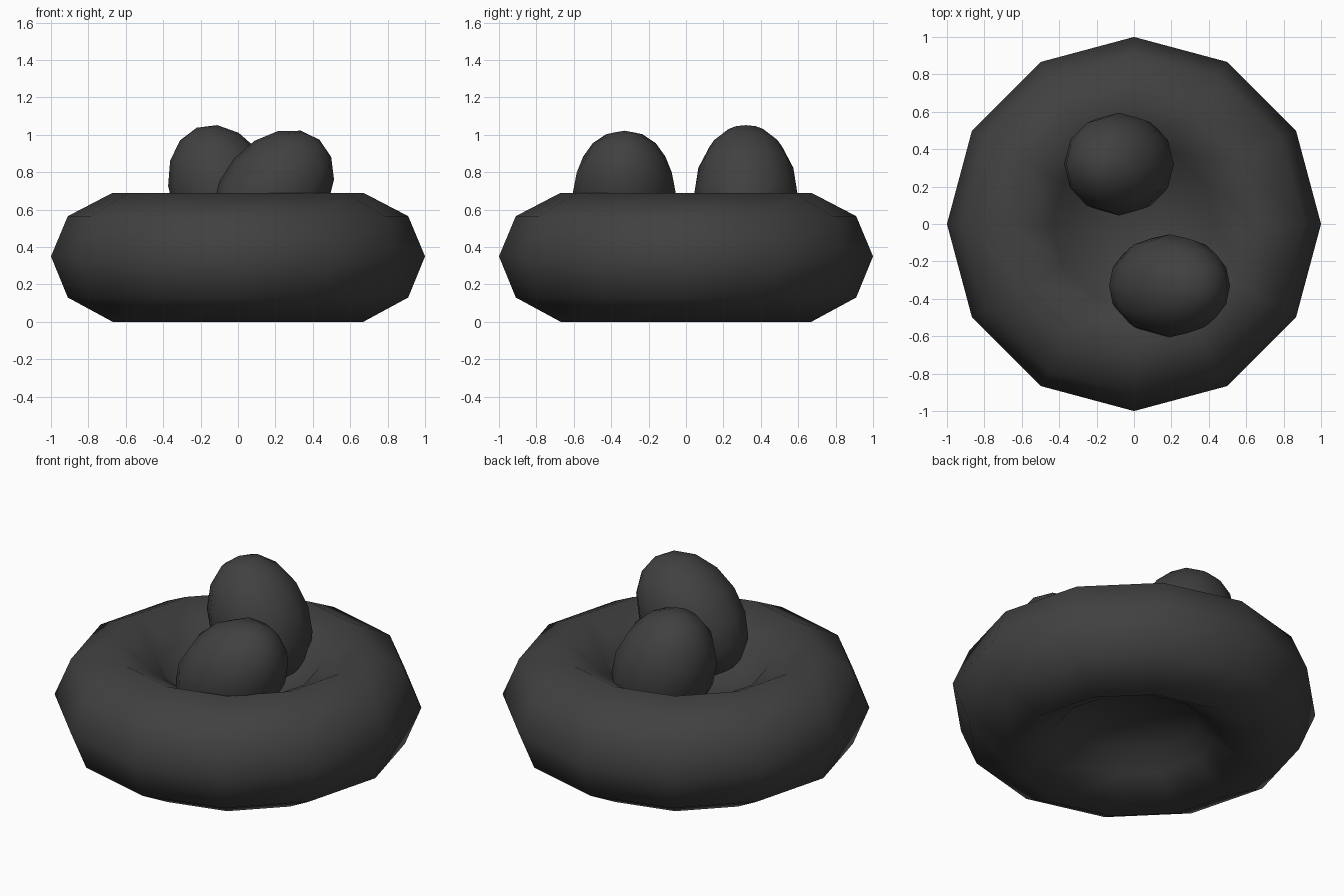
import bpy
import bmesh
from math import radians, tau
from mathutils import Vector

cube = bpy.data.objects.get("Cube")
if cube:
    bpy.data.objects.remove(cube, do_unlink=True)

# One charcoal material for everything
charcoal = bpy.data.materials.new("charcoal")
charcoal.use_nodes = True
color = (0.052, 0.052, 0.052, 1)
charcoal.diffuse_color = color
charcoal.node_tree.nodes["Principled BSDF"].inputs["Base Color"].default_value = color


def add_part(name, bm):
    bmesh.ops.recalc_face_normals(bm, faces=bm.faces)
    for face in bm.faces:
        face.smooth = True
    mesh = bpy.data.meshes.new(name)
    bm.to_mesh(mesh)
    bm.free()
    mesh.materials.append(charcoal)
    part = bpy.data.objects.new(name, mesh)
    bpy.context.collection.objects.link(part)
    return part


# Nest: a rounded twelve-sided ring with a dished floor above and below
def add_nest():
    profile = [(0, 0.27), (0.35, 0.23), (0.44, 0.13), (0.67, 0), (0.91, 0.13),
               (1, 0.35), (0.91, 0.565), (0.67, 0.69), (0.44, 0.565),
               (0.35, 0.45), (0, 0.39)]
    bm = bmesh.new()
    verts = [bm.verts.new((r, 0, z)) for r, z in profile]
    edges = [bm.edges.new(pair) for pair in zip(verts, verts[1:])]
    bmesh.ops.spin(bm, geom=verts + edges, cent=(0, 0, 0), axis=(0, 0, 1),
                   angle=tau, steps=12)
    bmesh.ops.remove_doubles(bm, verts=bm.verts, dist=0.001)
    return add_part("nest", bm)


# Egg: a low-poly ellipsoid leaning sideways
def add_egg(name, location, lean):
    bm = bmesh.new()
    bmesh.ops.create_uvsphere(bm, u_segments=12, v_segments=8, radius=1)
    bmesh.ops.scale(bm, verts=bm.verts, vec=Vector((0.28, 0.275, 0.375)))
    egg = add_part(name, bm)
    egg.location = location
    egg.rotation_euler = (0, radians(lean), 0)


add_nest()
add_egg("back_egg", (-0.08, 0.32, 0.69), -22)
add_egg("front_egg", (0.19, -0.33, 0.69), 41)
